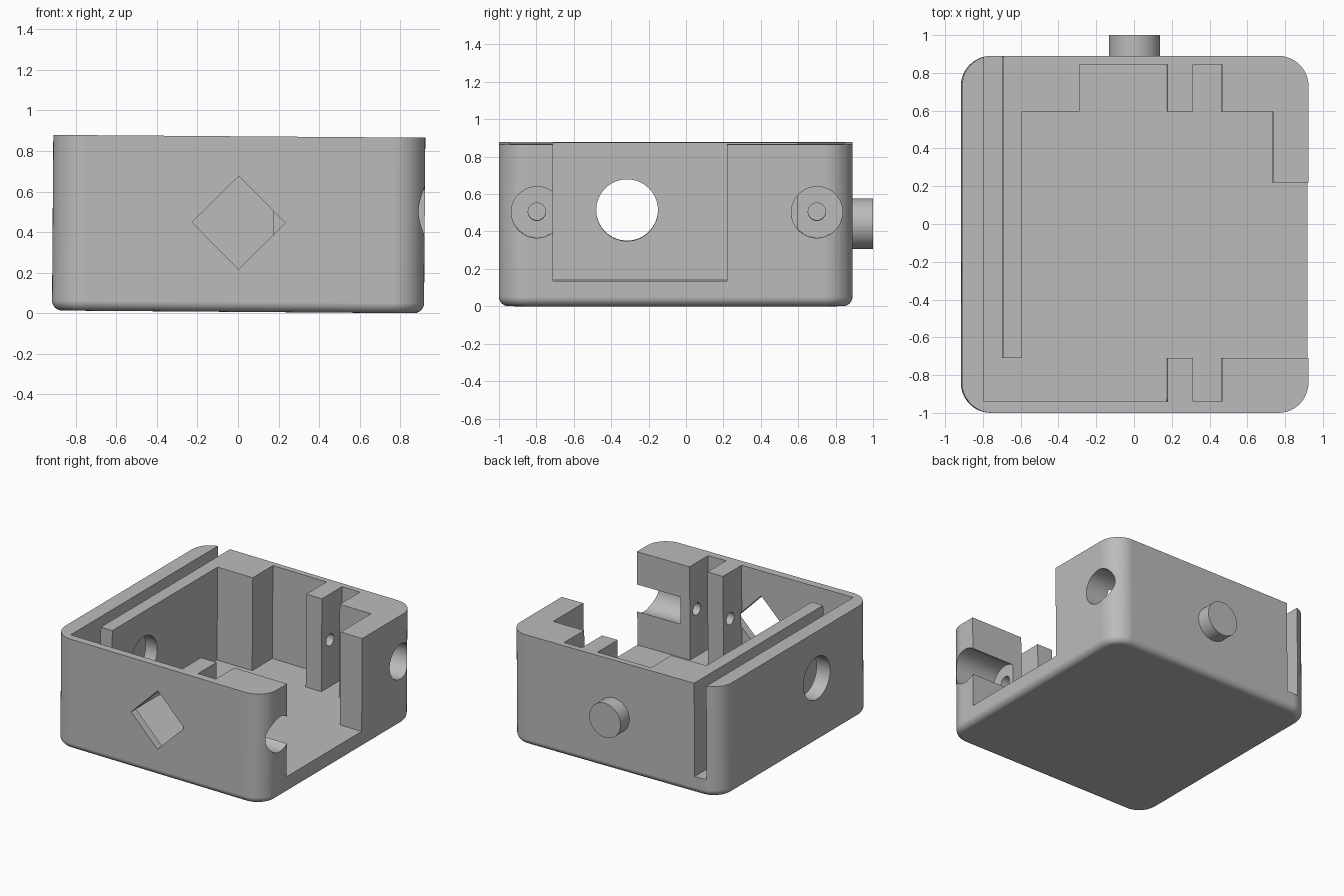
import bpy, bmesh
from math import radians, pi
from mathutils import Matrix, Vector

cube = bpy.data.objects.get("Cube")
if cube:
    bpy.data.objects.remove(cube, do_unlink=True)

grey = bpy.data.materials.new("plain grey")
grey.use_nodes = True
colour = (0.5, 0.5, 0.5, 1)
grey.diffuse_color = colour
grey.node_tree.nodes["Principled BSDF"].inputs["Base Color"].default_value = colour

HEIGHT, FLOOR = 0.866, 0.136
TILT, LIFT = 0.0075, 0.0065


def add_object(name, bm):
    bmesh.ops.recalc_face_normals(bm, faces=bm.faces)
    mesh = bpy.data.meshes.new(name)
    bm.to_mesh(mesh)
    bm.free()
    mesh.materials.append(grey)
    obj = bpy.data.objects.new(name, mesh)
    bpy.context.collection.objects.link(obj)
    return obj


def prism(name, outline, z0, z1):
    bm = bmesh.new()
    face = bm.faces.new([bm.verts.new((x, y, z0)) for x, y in outline])
    moved = bmesh.ops.extrude_face_region(bm, geom=[face])["geom"]
    bmesh.ops.translate(bm, vec=(0, 0, z1 - z0),
                        verts=[v for v in moved if isinstance(v, bmesh.types.BMVert)])
    return add_object(name, bm)


def rod(name, start, end, radius, sides=64):
    start, end = Vector(start), Vector(end)
    axis = end - start
    turn = axis.to_track_quat('Z', 'Y').to_matrix().to_4x4()
    bm = bmesh.new()
    bmesh.ops.create_cone(bm, cap_ends=True, segments=sides, radius1=radius,
                          radius2=radius, depth=axis.length,
                          matrix=Matrix.Translation((start + end) / 2) @ turn)
    return add_object(name, bm)


def cut(target, cutter):
    cutter.hide_render = True
    mod = target.modifiers.new("cut", 'BOOLEAN')
    mod.operation, mod.solver, mod.object = 'DIFFERENCE', 'EXACT', cutter
    graph = bpy.context.evaluated_depsgraph_get()
    mesh = bpy.data.meshes.new_from_object(target.evaluated_get(graph))
    target.modifiers.clear()
    target.data = mesh
    bpy.data.objects.remove(cutter, do_unlink=True)


# Case body: rounded upright corners, softened bottom rim
bm = bmesh.new()
bmesh.ops.create_cube(bm, size=1)
for v in bm.verts:
    v.co = (v.co.x * 1.835, v.co.y * 1.89 - 0.055, (v.co.z + 0.5) * HEIGHT)
upright = [e for e in bm.edges if abs(e.verts[0].co.z - e.verts[1].co.z) > 0.1]
bmesh.ops.bevel(bm, geom=upright, offset=0.16, segments=12, profile=0.5, affect='EDGES')
rim = [e for e in bm.edges if all(v.co.z < 0.001 for v in e.verts)]
bmesh.ops.bevel(bm, geom=rim, offset=0.05, segments=6, profile=0.5, affect='EDGES')
case = add_object("case", bm)

# Open cavity with side slot, partition, alcove, guide grooves and side opening
cavity = [(-.8, -.94), (.17, -.94), (.17, -.71), (.305, -.71), (.305, -.94),
          (.46, -.94), (.46, -.71), (1.1, -.71), (1.1, .22), (.73, .22),
          (.73, .595), (.46, .595), (.46, .845), (.305, .845), (.305, .595),
          (.17, .595), (.17, .845), (-.295, .845), (-.295, .595),
          (-.6, .595), (-.6, -.71), (-.7, -.71), (-.7, 1.1), (-.8, 1.1)]
cut(case, prism("cavity_cutter", cavity, FLOOR, 1.1))

# Round port through the side wall and partition
cut(case, rod("port_cutter", (-1.1, -.315, .503), (-.45, -.315, .503), .165))

# Wide bores with narrow pilot holes on the opposite side
for y in (-.797, .70):
    cut(case, rod("bore_cutter", (.54, y, .503), (1.1, y, .503), .137))
    cut(case, rod("pilot_cutter", (.1, y, .503), (.6, y, .503), .047, 32))

# Diamond window in the front wall
cut(case, rod("window_cutter", (0, -1.1, .44), (0, -.93, .44), .23, 4))

# Round peg on the back
peg = rod("back_peg", (0, .87, .435), (0, 1.0, .435), .135)

# Slight lean, then smooth shading on the curves
for obj in (case, peg):
    obj.data.transform(Matrix.Translation((0, 0, LIFT)) @ Matrix.Rotation(TILT, 4, 'Y'))
    bpy.ops.object.select_all(action='DESELECT')
    obj.select_set(True)
    bpy.context.view_layer.objects.active = obj
    bpy.ops.object.shade_smooth_by_angle(angle=radians(30))
    weighted = obj.modifiers.new("weighted", 'WEIGHTED_NORMAL')
    weighted.keep_sharp = True
